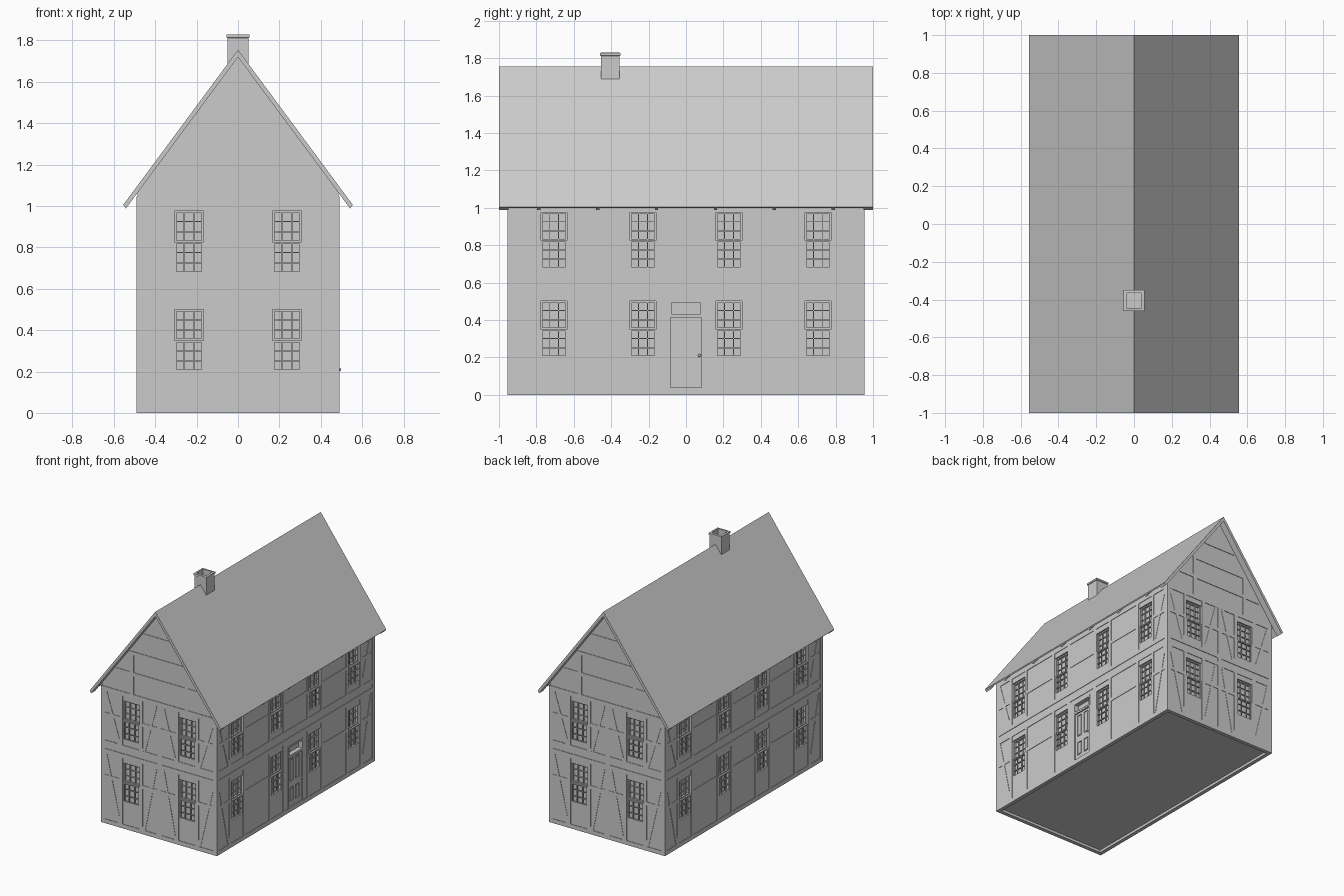
import bpy, bmesh, math
from mathutils import Matrix, Vector

if "Cube" in bpy.data.objects:
    bpy.data.objects.remove(bpy.data.objects["Cube"])

HX, HY = 0.486, 0.951          # infill wall half sizes (timber stands proud of these)
SLOPE = (1.755 - 1.005) / 0.555


def new_object(name, bm):
    bmesh.ops.recalc_face_normals(bm, faces=bm.faces)
    me = bpy.data.meshes.new(name)
    bm.to_mesh(me)
    bm.free()
    ob = bpy.data.objects.new(name, me)
    bpy.context.collection.objects.link(ob)
    return ob


def wall_matrix(side):
    """Local x runs along the wall, local -y points outwards. 0 front, 1 right, 2 back, 3 left."""
    off = HX if side % 2 else HY
    return Matrix.Rotation(side * math.pi / 2, 4, 'Z') @ Matrix.Translation((0, -off, 0))


def box(bm, m, u0, u1, z0, z1, d0, d1):
    """Box on a wall: u along, z up, d outwards."""
    t = Matrix.Translation(((u0 + u1) / 2, -(d0 + d1) / 2, (z0 + z1) / 2))
    s = Matrix.Diagonal((u1 - u0, d1 - d0, z1 - z0, 1))
    bmesh.ops.create_cube(bm, size=1, matrix=m @ t @ s)


def beam(bm, m, a, b, w=0.032, d=0.004):
    """Timber between two points (u, z) of a wall."""
    a, b = Vector(a), Vector(b)
    c, v = (a + b) / 2, b - a
    rot = Matrix.Rotation(-math.atan2(v.y, v.x), 4, 'Y')
    s = Matrix.Diagonal((v.length, 0.01 + d, w, 1))
    bmesh.ops.create_cube(bm, size=1, matrix=m @ Matrix.Translation((c.x, 0.005 - d / 2, c.y)) @ rot @ s)


def frame(bm, m, u0, u1, z0, z1, w, d0, d1):
    box(bm, m, u0, u0 + w, z0, z1, d0, d1)
    box(bm, m, u1 - w, u1, z0, z1, d0, d1)
    box(bm, m, u0 + w, u1 - w, z0, z0 + w, d0, d1)
    box(bm, m, u0 + w, u1 - w, z1 - w, z1, d0, d1)


def extrude_y(name, pts, y0, y1):
    bm = bmesh.new()
    f = bm.faces.new([bm.verts.new((x, y0, z)) for x, z in pts])
    r = bmesh.ops.extrude_face_region(bm, geom=[f])
    bmesh.ops.translate(bm, verts=[v for v in r['geom'] if isinstance(v, bmesh.types.BMVert)], vec=(0, y1 - y0, 0))
    return new_object(name, bm)


def chevron(top, x, t):
    """Roof cross-section: ridge height, eave half width, vertical thickness."""
    nx = t * 0.42                # square-cut eave
    zo, zi = top - SLOPE * x, top - t - SLOPE * (x - nx)
    return [(-x, zo), (0, top), (x, zo), (x - nx, zi), (0, top - t), (-x + nx, zi)]


WINDOW_U = {0: (-0.237, 0.237), 1: (-0.705, -0.23, 0.23, 0.705)}
WINDOW_Z = (0.2, 0.675)
WW, WH = 0.07, 0.30            # half width, height

# House body with gables
eave = 1.735 - SLOPE * HX
body = extrude_y("house_walls", [(-HX, 0), (HX, 0), (HX, eave), (0, 1.735), (-HX, eave)], -HY, HY)

# Openings for windows, door and the recessed underside
bm = bmesh.new()
for side in range(4):
    m = wall_matrix(side)
    for u in WINDOW_U[side % 2]:
        for z in WINDOW_Z:
            box(bm, m, u - WW, u + WW, z, z + WH, -0.03, 0.05)
box(bm, wall_matrix(1), -0.09, 0.09, 0.03, 0.505, -0.03, 0.05)
bmesh.ops.create_cube(bm, size=1, matrix=Matrix.Diagonal((2 * HX - 0.05, 2 * HY - 0.05, 0.04, 1)))
cutter = new_object("openings_cutter", bm)
cutter.hide_render = True
mod = body.modifiers.new("openings", 'BOOLEAN')
mod.object, mod.operation, mod.solver = cutter, 'DIFFERENCE', 'EXACT'
bpy.context.view_layer.objects.active = body
bpy.ops.object.modifier_apply(modifier=mod.name)
bpy.data.objects.remove(cutter)

# Sash windows: lower sash in front of the upper one, 3 x 3 panes each
bm = bmesh.new()
for side in range(4):
    m = wall_matrix(side)
    for u in WINDOW_U[side % 2]:
        for z in WINDOW_Z:
            for z0, d in ((z, 0.0), (z + WH / 2, -0.012)):
                z1 = z0 + WH / 2
                frame(bm, m, u - WW, u + WW, z0, z1, 0.009, d - 0.014, d)
                for i in (1, 2):
                    uu, zz = u - WW + i * WW * 2 / 3, z0 + i * WH / 6
                    box(bm, m, uu - 0.0025, uu + 0.0025, z0, z1, d - 0.012, d - 0.004)
                    box(bm, m, u - WW, u + WW, zz - 0.0025, zz + 0.0025, d - 0.012, d - 0.004)
new_object("sash_windows", bm)

# Timber framing
bm = bmesh.new()
for side in range(4):
    m = wall_matrix(side)
    L = HY if side % 2 else HX
    us = WINDOW_U[side % 2]
    for z in (0.016, 0.555, 0.62, 1.03):
        beam(bm, m, (-L, z), (L, z))
    for s in (-1, 1):
        beam(bm, m, (s * (L - 0.012), 0), (s * (L - 0.012), 1.045))
    for k, (b, t) in enumerate(((0.032, 0.54), (0.636, 1.014))):
        # posts beside each window, sill and lintel rails
        for u in us:
            for s in (-1, 1):
                p = u + s * (WW + 0.015)
                beam(bm, m, (p, b), (p, t), 0.026)
        # rails filling the gaps between windows
        edges = [-L] + [e for u in us for e in (u - WW - 0.015, u + WW + 0.015)] + [L]
        for a, c in zip(edges[::2], edges[1::2]):
            if side == 1 and k == 0 and a < 0 < c:
                continue
            beam(bm, m, (a, WINDOW_Z[k] + 0.16), (c, WINDOW_Z[k] + 0.16), 0.026, 0.0035)
        # corner braces
        for s in (-1, 1):
            inner = s * (abs(us[-1]) + WW + 0.03)
            beam(bm, m, (inner, b), (s * (L - 0.03), t), 0.026, 0.003)
            if side % 2 == 0:
                beam(bm, m, (s * 0.13, b), (s * 0.03, t), 0.026, 0.003)
    if side % 2 == 0:
        # centre post and gable timbers
        beam(bm, m, (0, 0), (0, 1.03))
        for z in (1.2, 1.36, 1.52):
            w = (1.70 - z) / SLOPE
            beam(bm, m, (-w, z), (w, z), 0.028)
        for s in (-1, 1):
            beam(bm, m, (s * 0.23, 1.03), (s * 0.23, 1.36), 0.028)
new_object("timber_frame", bm)

# Door with four panels, transom light and frame
m = wall_matrix(1)
bm = bmesh.new()
box(bm, m, -0.082, 0.082, 0.038, 0.412, -0.03, -0.012)
for u in (-0.07, 0, 0.07):
    box(bm, m, u - 0.012, u + 0.012, 0.038, 0.412, -0.014, -0.006)
for z0, z1 in ((0.038, 0.07), (0.175, 0.225), (0.395, 0.412)):
    for s in (-1, 1):
        box(bm, m, min(s * 0.012, s * 0.058), max(s * 0.012, s * 0.058), z0, z1, -0.014, -0.006)
for s in (-1, 1):
    for z0, z1 in ((0.08, 0.165), (0.235, 0.385)):
        box(bm, m, s * 0.035 - 0.016, s * 0.035 + 0.016, z0, z1, -0.014, -0.008)
new_object("door", bm)
bm = bmesh.new()
frame(bm, m, -0.09, 0.09, 0.03, 0.42, 0.008, -0.03, 0.003)
frame(bm, m, -0.09, 0.09, 0.42, 0.505, 0.012, -0.03, 0.004)
new_object("door_frame", bm)
bm = bmesh.new()
bmesh.ops.create_uvsphere(bm, u_segments=12, v_segments=8, radius=0.008,
                          matrix=m @ Matrix.Translation((0.072, -0.004, 0.21)))
for f in bm.faces:
    f.smooth = True
new_object("door_knob", bm)

# Roof covering, bargeboards at both ends, rafters between
extrude_y("roof", chevron(1.755, 0.555, 0.016), -1, 1)
for s in (-1, 1):
    extrude_y("bargeboard", chevron(1.74, 0.55, 0.02), s * 1.0, s * 0.95)
for i in range(6):
    y = (i - 2.5) * 0.315
    extrude_y("rafter", chevron(1.74, 0.55, 0.02), y - 0.009, y + 0.009)

# Chimney with lipped, hollow top
bm = bmesh.new()
prev = None
for h, z in ((0.05, 1.6), (0.05, 1.812), (0.055, 1.815), (0.055, 1.828), (0.04, 1.83), (0.04, 1.765)):
    ring = [bm.verts.new((sx * h, -0.405 + sy * h, z)) for sx, sy in ((-1, -1), (1, -1), (1, 1), (-1, 1))]
    if prev:
        for i in range(4):
            bm.faces.new((prev[i], prev[(i + 1) % 4], ring[(i + 1) % 4], ring[i]))
    else:
        bm.faces.new(ring)
    prev = ring
bm.faces.new(prev)
new_object("chimney", bm)
